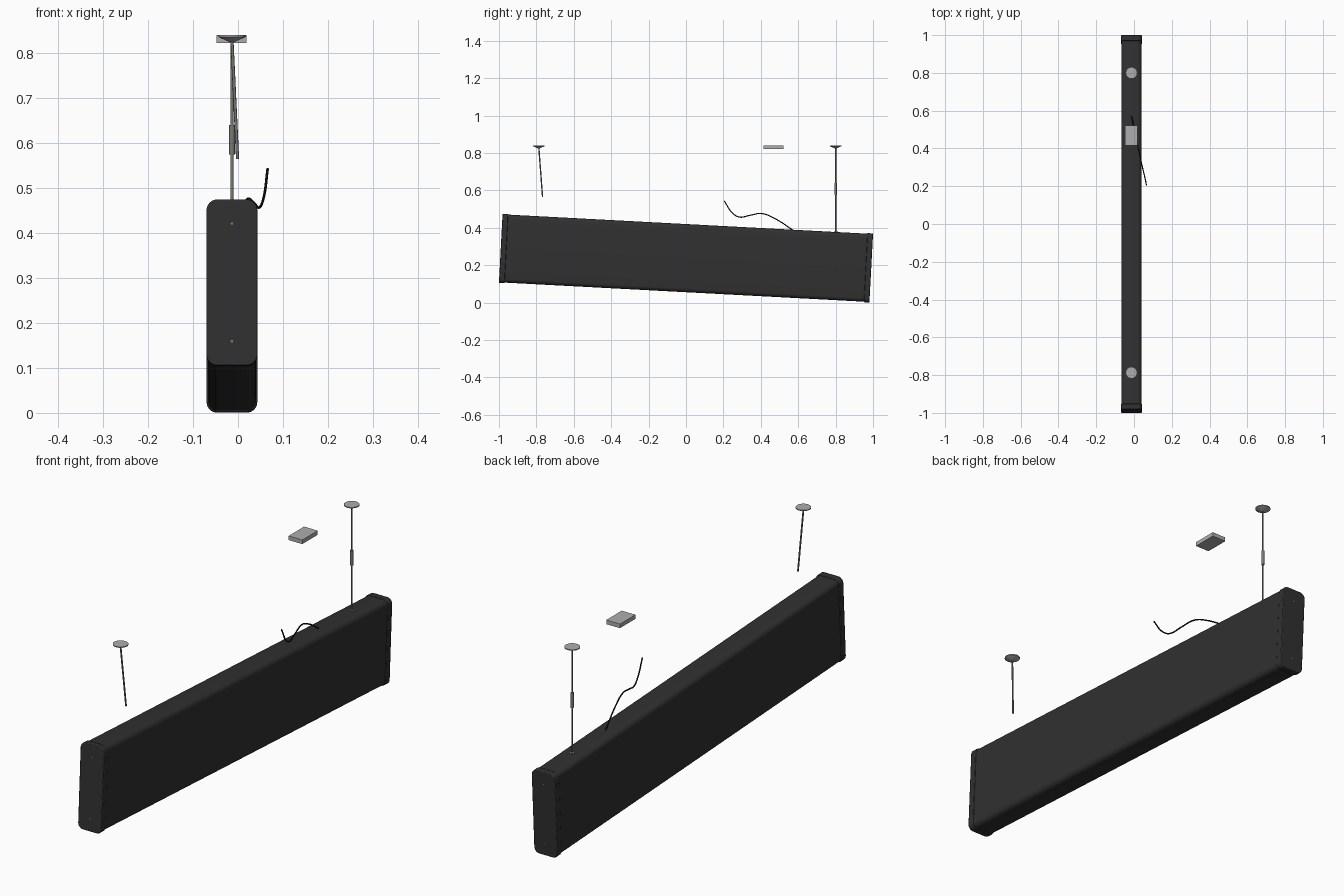
import bpy, bmesh, math
from mathutils import Matrix, Vector

if "Cube" in bpy.data.objects:
    bpy.data.objects.remove(bpy.data.objects["Cube"])

CX = -0.0135                                   # centre line of the box
TILT = Matrix.Translation((CX, 0, 0.2375)) @ Matrix.Rotation(-0.053, 4, 'X')


def material(name, r, g, b):
    m = bpy.data.materials.new(name)
    m.diffuse_color = (r, g, b, 1)
    m.use_nodes = True
    m.node_tree.nodes["Principled BSDF"].inputs["Base Color"].default_value = m.diffuse_color
    return m


CASE = material("charcoal casing", 0.03, 0.03, 0.03)
BLACK = material("black cable", 0.008, 0.008, 0.008)
STEEL = material("steel", 0.19, 0.19, 0.18)
PLATE = material("light grey metal", 0.42, 0.42, 0.42)


def finish(bm, name, mat, matrix=Matrix(), bevel=0):
    bmesh.ops.recalc_face_normals(bm, faces=bm.faces)
    bm.transform(matrix)
    me = bpy.data.meshes.new(name)
    bm.to_mesh(me)
    bm.free()
    me.materials.append(mat)
    ob = bpy.data.objects.new(name, me)
    bpy.context.collection.objects.link(ob)
    bpy.ops.object.select_all(action='DESELECT')
    ob.select_set(True)
    bpy.context.view_layer.objects.active = ob
    bpy.ops.object.shade_smooth_by_angle(angle=math.radians(35))
    if bevel:
        mod = ob.modifiers.new("soft edge", 'BEVEL')
        mod.width, mod.segments = bevel, 2
        mod.limit_method, mod.angle_limit = 'ANGLE', math.radians(50)
    return ob


def rounded_prism(name, hx, hz, r, y0, y1, mat, bevel=0):
    """Rounded rectangle in x-z, extruded along y, in the tilted frame."""
    bm = bmesh.new()
    verts = []
    for k, (sx, sz) in enumerate([(1, 1), (-1, 1), (-1, -1), (1, -1)]):
        for i in range(7):
            a = math.pi / 2 * (k + i / 6)
            verts.append(bm.verts.new((sx * (hx - r) + r * math.cos(a), y0,
                                       sz * (hz - r) + r * math.sin(a))))
    face = bm.faces.new(verts)
    ext = bmesh.ops.extrude_face_region(bm, geom=[face])
    bmesh.ops.translate(bm, vec=(0, y1 - y0, 0),
                        verts=[v for v in ext['geom'] if isinstance(v, bmesh.types.BMVert)])
    return finish(bm, name, mat, TILT, bevel)


def rod(name, a, b, r1, r2, mat, segs=12, matrix=Matrix()):
    """Cylinder or cone from point a to point b."""
    a, b = Vector(a), Vector(b)
    d = b - a
    m = Matrix.Translation((a + b) / 2) @ d.to_track_quat('Z', 'Y').to_matrix().to_4x4()
    bm = bmesh.new()
    bmesh.ops.create_cone(bm, cap_ends=True, segments=segs, radius1=r1, radius2=r2,
                          depth=d.length)
    return finish(bm, name, mat, matrix @ m)


# casing with slightly larger end caps
L, T = 0.9918, 0.03
rounded_prism("sign_casing", 0.0535, 0.182, 0.022, -L + T, L - T, CASE)
for s, side in ((-1, "front"), (1, "back")):
    rounded_prism(side + "_end_cap", 0.0565, 0.185, 0.024, s * (L - T), s * L, CASE, 0.003)
    for z, pos in ((0.131, "upper"), (-0.131, "lower")):
        rod(f"{side}_{pos}_screw", (0, s * (L - 0.002), z), (0, s * (L + 0.0005), z),
            0.003, 0.003, STEEL, 10, TILT)

# ceiling roses: thin rim over a shallow cone
for y, side in ((-0.787, "front"), (0.8, "back")):
    rod(side + "_ceiling_rim", (CX, y, 0.836), (CX, y, 0.84), 0.031, 0.031, PLATE, 16)
    rod(side + "_ceiling_cone", (CX, y, 0.825), (CX, y, 0.836), 0.006, 0.031, PLATE, 16)

# intact hanger with turnbuckle and mounting washer
rod("back_hanger_rod", (CX, 0.8, 0.36), (CX, 0.8, 0.83), 0.0035, 0.0035, STEEL)
rod("turnbuckle", (CX, 0.8, 0.575), (CX, 0.8, 0.64), 0.0065, 0.0065, STEEL)
rod("hanger_washer", (0, 0.793, 0.179), (0, 0.793, 0.185), 0.011, 0.011, STEEL, 16, TILT)

# snapped hanger, swinging loose
rod("front_broken_rod", (CX, -0.787, 0.83), (-0.001, -0.767, 0.565), 0.0035, 0.0035, STEEL)

# ceiling junction box
bm = bmesh.new()
bmesh.ops.create_cube(bm, size=1)
finish(bm, "junction_box", PLATE, Matrix.Translation((CX - 0.001, 0.468, 0.831))
       @ Matrix.Diagonal((0.066, 0.106, 0.018, 1)))

# torn power cable
path = [(-0.014, 0.575, 0.385), (0.008, 0.473, 0.45), (0.022, 0.404, 0.476),
        (0.036, 0.34, 0.466), (0.048, 0.286, 0.457), (0.057, 0.249, 0.478),
        (0.066, 0.205, 0.543)]
cu = bpy.data.curves.new("power_cable", 'CURVE')
cu.dimensions = '3D'
cu.bevel_depth, cu.bevel_resolution, cu.resolution_u = 0.003, 2, 6
cu.use_fill_caps = True
sp = cu.splines.new('BEZIER')
sp.bezier_points.add(len(path) - 1)
for p, co in zip(sp.bezier_points, path):
    p.co = co
    p.handle_left_type = p.handle_right_type = 'AUTO'
cu.materials.append(BLACK)
bpy.context.collection.objects.link(bpy.data.objects.new("power_cable", cu))
